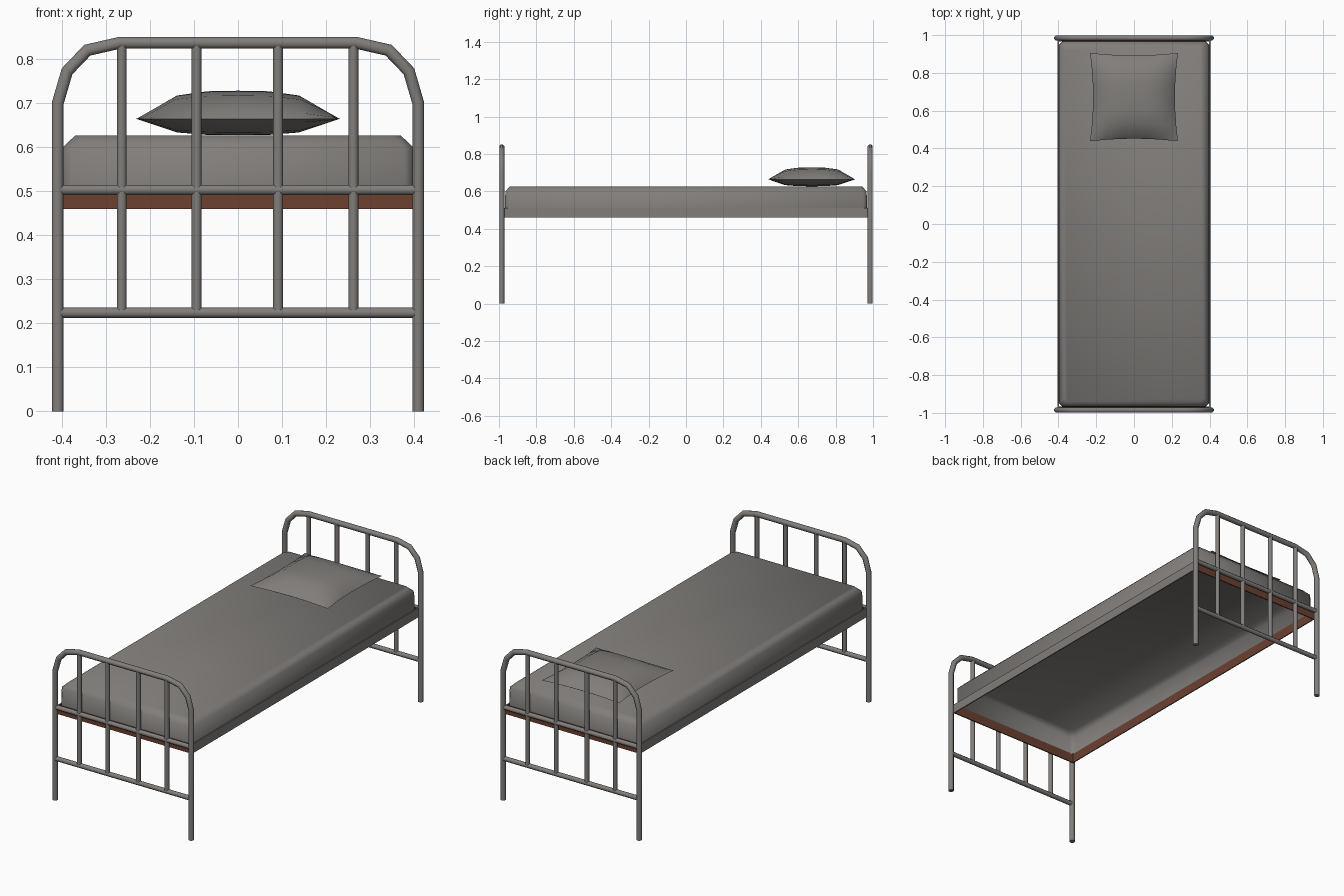
import bpy, bmesh, math
from mathutils import Vector

if "Cube" in bpy.data.objects:
    bpy.data.objects.remove(bpy.data.objects["Cube"])


def material(name, rgb):
    m = bpy.data.materials.new(name)
    m.diffuse_color = (*rgb, 1)
    m.use_nodes = True
    m.node_tree.nodes["Principled BSDF"].inputs["Base Color"].default_value = m.diffuse_color
    return m


GREY = material("worn grey", (0.22, 0.208, 0.198))
RUST = material("rust brown", (0.15, 0.052, 0.03))


def finish(bm, name, mats, angle=40):
    me = bpy.data.meshes.new(name)
    bm.to_mesh(me)
    bm.free()
    for m in mats:
        me.materials.append(m)
    ob = bpy.data.objects.new(name, me)
    bpy.context.collection.objects.link(ob)
    bpy.ops.object.select_all(action='DESELECT')
    ob.select_set(True)
    bpy.context.view_layer.objects.active = ob
    bpy.ops.object.shade_smooth_by_angle(angle=math.radians(angle))
    return ob


def tube(name, path, y, r, sides=8):
    """Sweep a mitred round section along a path in the x-z plane."""
    pts = [Vector((x, 0, z)) for x, z in path]
    bm = bmesh.new()
    rings = []
    for i, p in enumerate(pts):
        a = (p - pts[i - 1]).normalized() if i else None
        b = (pts[i + 1] - p).normalized() if i < len(pts) - 1 else None
        a, b = a or b, b or a
        t = (a + b).normalized()
        n = Vector((-t.z, 0, t.x)) / t.dot(a)
        ring = []
        for k in range(sides):
            c = 2 * math.pi * (k + 0.5) / sides
            ring.append(bm.verts.new(p + n * r * math.cos(c) + Vector((0, y + r * math.sin(c), 0))))
        rings.append(ring)
    for p, q in zip(rings, rings[1:]):
        for k in range(sides):
            j = (k + 1) % sides
            bm.faces.new((p[k], p[j], q[j], q[k]))
    bm.faces.new(rings[0])
    bm.faces.new(rings[-1])
    bmesh.ops.recalc_face_normals(bm, faces=bm.faces)
    finish(bm, name, [GREY], 50)


# Tubular head and foot ends
half = [(0.409, 0), (0.409, 0.70), (0.388, 0.772), (0.342, 0.82), (0.267, 0.837)]
arch = [(-x, z) for x, z in half] + half[::-1]
for end, y in (("foot", -0.985), ("head", 0.985)):
    tube(end + "_hoop", arch, y, 0.0145)
    for label, z in (("upper", 0.503), ("lower", 0.224)):
        tube(f"{end}_{label}_rail", [(-0.405, z), (0.405, z)], y, 0.0125)
    for i, x in enumerate((-0.264, -0.094, 0.091, 0.262)):
        tube(f"{end}_bar_{i + 1}", [(x, 0.23), (x, 0.835)], y, 0.012)


def box(name, lo, hi, inner):
    """Thin frame rail; faces pointing along 'inner' are rust coloured."""
    bm = bmesh.new()
    bmesh.ops.create_cube(bm, size=1)
    for v in bm.verts:
        v.co = Vector([(lo[i] + hi[i]) / 2 + v.co[i] * (hi[i] - lo[i]) for i in range(3)])
    bm.normal_update()
    for f in bm.faces:
        f.material_index = int(inner is None or f.normal.dot(Vector(inner)) > 0.5)
    finish(bm, name, [GREY, RUST])


# Bed base: grey outside on the long rails, rusty inside and at the ends
for s, side in ((-1, "left"), (1, "right")):
    x = sorted((s * 0.398, s * 0.404))
    box(side + "_side_rail", (x[0], -0.972, 0.46), (x[1], 0.972, 0.51), (-s, 0, 0))
for s, end in ((-1, "foot"), (1, "head")):
    y = sorted((s * 0.966, s * 0.972))
    box(end + "_cross_rail", (-0.398, y[0], 0.46), (0.398, y[1], 0.51), None)

# Mattress: open-bottomed shell with a bevelled top edge
bm = bmesh.new()
loops = []
for hx, hy, z in ((0.399, 0.968, 0.505), (0.397, 0.966, 0.60), (0.37, 0.942, 0.626)):
    c = 0.02
    corner = [(hx, hy - c), (hx - c, hy)]
    outline = corner + [(-x, y) for x, y in corner[::-1]]
    outline += [(-x, -y) for x, y in outline]
    loops.append([bm.verts.new((x, y, z)) for x, y in outline])
for p, q in zip(loops, loops[1:]):
    for k in range(8):
        j = (k + 1) % 8
        bm.faces.new((p[k], p[j], q[j], q[k]))
bm.faces.new(loops[-1])
finish(bm, "mattress", [GREY], 60)

# Pillow: two bulged grids meeting at a pinched seam
steps = {0: 1, 0.32: 0.98, 0.64: 0.83, 0.93: 0.25, 1: 0}
us = sorted({s * u for u in steps for s in (-1, 1)})
bm = bmesh.new()
for top in (True, False):
    grid = []
    for v in us:
        row = []
        for u in us:
            h = steps[abs(u)] * steps[abs(v)]
            x = u * 0.233 * (1 - 0.07 * (1 - v * v))
            y = 0.672 + v * 0.234 * (1 - 0.06 * (1 - u * u))
            z = 0.664 + (0.064 * h if top else -0.037 * h)
            row.append(bm.verts.new((x, y, z)))
        grid.append(row)
    n = len(us) - 1
    for j in range(n):
        for i in range(n):
            bm.faces.new((grid[j][i], grid[j][i + 1], grid[j + 1][i + 1], grid[j + 1][i]))
bmesh.ops.remove_doubles(bm, verts=bm.verts, dist=0.0005)
bmesh.ops.recalc_face_normals(bm, faces=bm.faces)
finish(bm, "pillow", [GREY], 60)
